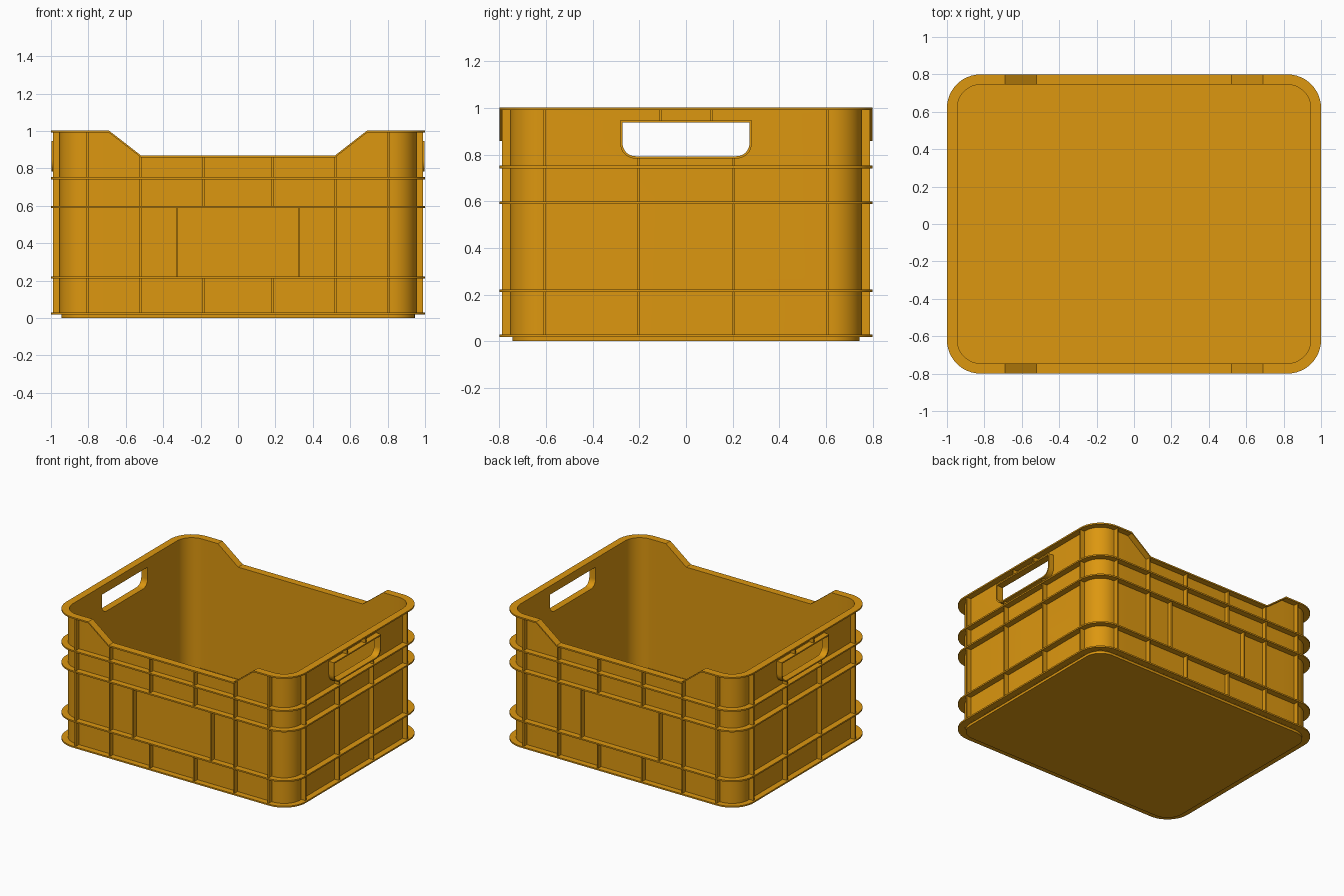
import bpy, bmesh, math
from mathutils import Vector

if "Cube" in bpy.data.objects:
    bpy.data.objects.remove(bpy.data.objects["Cube"])

plastic = bpy.data.materials.new("orange_plastic")
plastic.use_nodes = True
colour = (0.72, 0.31, 0.005, 1)
plastic.diffuse_color = colour
plastic.node_tree.nodes["Principled BSDF"].inputs["Base Color"].default_value = colour

IN_X, IN_Y = 0.945, 0.745      # inner wall face
WALL, FLANGE = 0.01, 0.055     # wall thickness, reach of the rim and bands
THIN = 0.011                   # thickness of bands and ribs


def finish(name, bm, smooth=True):
    bmesh.ops.recalc_face_normals(bm, faces=bm.faces)
    mesh = bpy.data.meshes.new(name)
    bm.to_mesh(mesh)
    bm.free()
    mesh.materials.append(plastic)
    ob = bpy.data.objects.new(name, mesh)
    bpy.context.collection.objects.link(ob)
    if smooth:
        bpy.ops.object.select_all(action="DESELECT")
        ob.select_set(True)
        bpy.context.view_layer.objects.active = ob
        bpy.ops.object.shade_smooth_by_angle(angle=math.radians(30))
    return ob


def loft(name, loops, closed=True, smooth=True):
    """Skin equal-length loops; closed joins last to first, else ends are capped."""
    bm = bmesh.new()
    rows = [[bm.verts.new(p) for p in loop] for loop in loops]
    n = len(rows[0])
    for k in range(len(rows) if closed else len(rows) - 1):
        a, b = rows[k], rows[(k + 1) % len(rows)]
        for i in range(n):
            j = (i + 1) % n
            bm.faces.new((a[i], a[j], b[j], b[i]))
    if not closed:
        bm.faces.new(rows[0])
        bm.faces.new(rows[-1])
    return finish(name, bm, smooth)


def top(x):
    """Height of the rim, lowered in the middle of front and back."""
    t = min(max((abs(x) - 0.52) / 0.17, 0), 1)
    return 0.87 + 0.132 * t


def outline(d):
    """Rounded rectangle grown by d, with points where the rim bends."""
    r = 0.125 + d
    pts = []
    for k, (sx, sy) in enumerate([(1, 1), (-1, 1), (-1, -1), (1, -1)]):
        cx, cy = sx * (IN_X + d - r), sy * (IN_Y + d - r)
        for s in range(13):
            a = math.radians(90 * k + 7.5 * s)
            pts.append((cx + r * math.cos(a), cy + r * math.sin(a)))
        if k % 2 == 0:
            pts += [(sx * x, sy * (IN_Y + d)) for x in (0.69, 0.52, -0.52, -0.69)]
    return pts


def band(name, inner, outer, low, high):
    """Ring between two outlines and two height functions of x."""
    def at(d, h):
        return [(x, y, h(x)) for x, y in outline(d)]
    return loft(name, [at(inner, low), at(outer, low), at(outer, high), at(inner, high)])


def box(name, lo, hi):
    lo, hi = Vector(lo), Vector(hi)
    bm = bmesh.new()
    bmesh.ops.create_cube(bm, size=1)
    for v in bm.verts:
        v.co = Vector([c * s for c, s in zip(v.co, hi - lo)]) + (lo + hi) / 2
    return finish(name, bm, False)


# Floor and walls
loft("floor", [[(x, y, z) for x, y in outline(0)] for z in (0, 0.024)], closed=False)
walls = band("walls", 0, WALL, lambda x: 0.018, lambda x: top(x) - 0.005)

# Rim and horizontal bands
band("rim", 0, FLANGE, lambda x: top(x) - THIN, top)
for label, z in (("base", 0.024), ("lower", 0.217), ("middle", 0.593), ("upper", 0.747)):
    band(label + "_band", WALL / 2, FLANGE,
         lambda x: z - THIN / 2, lambda x: z + THIN / 2)


# Hand holes with raised surrounds
def handle(d, x):
    half, low, high, r = 0.272 + d, 0.793 - d, 0.937 + d, 0.055 + d
    pts = [(x, half, high), (x, -half, high)]
    for side, start in ((-1, 180), (1, 270)):
        for s in range(9):
            a = math.radians(start + 90 * s / 8)
            pts.append((x, side * (half - r) + r * math.cos(a), low + r + r * math.sin(a)))
    return pts


for side, sx in (("left", 1), ("right", -1)):
    cutter = loft("handle_cutter", [handle(0.004, sx * 0.85), handle(0.004, sx * 1.1)],
                  closed=False, smooth=False)
    cutter.hide_render = True
    mod = walls.modifiers.new("hand_hole", "BOOLEAN")
    mod.operation, mod.solver, mod.object = "DIFFERENCE", "EXACT", cutter
    bpy.context.view_layer.objects.active = walls
    bpy.ops.object.modifier_apply(modifier=mod.name)
    bpy.data.objects.remove(cutter)
    near, far = sx * IN_X, sx * 0.998
    loft(side + "_handle_surround",
         [handle(0, near), handle(0.01, near), handle(0.01, far), handle(0, far)])

# Vertical ribs: position along the wall, bottom, top (None reaches the rim)
FRONT_RIBS = [(0.805, 0.024, None), (0.52, 0.024, None), (0.185, 0.024, 0.217),
              (0.185, 0.593, None), (0.325, 0.217, 0.593)]
SIDE_RIBS = [(0.605, 0.024, 0.995), (0.205, 0.024, 0.788), (0.11, 0.942, 0.995)]
NEAR, FAR, H = WALL / 2, 0.045, THIN / 2

for sign in (1, -1):
    for m in (1, -1):
        for p, low, high in FRONT_RIBS:
            ys = sorted((sign * (IN_Y + NEAR), sign * (IN_Y + FAR)))
            high = high or top(p) - H
            box("back_rib" if sign > 0 else "front_rib",
                (m * p - H, ys[0], low), (m * p + H, ys[1], high))
        for p, low, high in SIDE_RIBS:
            xs = sorted((sign * (IN_X + NEAR), sign * (IN_X + FAR)))
            box("left_rib" if sign > 0 else "right_rib",
                (xs[0], m * p - H, low), (xs[1], m * p + H, high))
